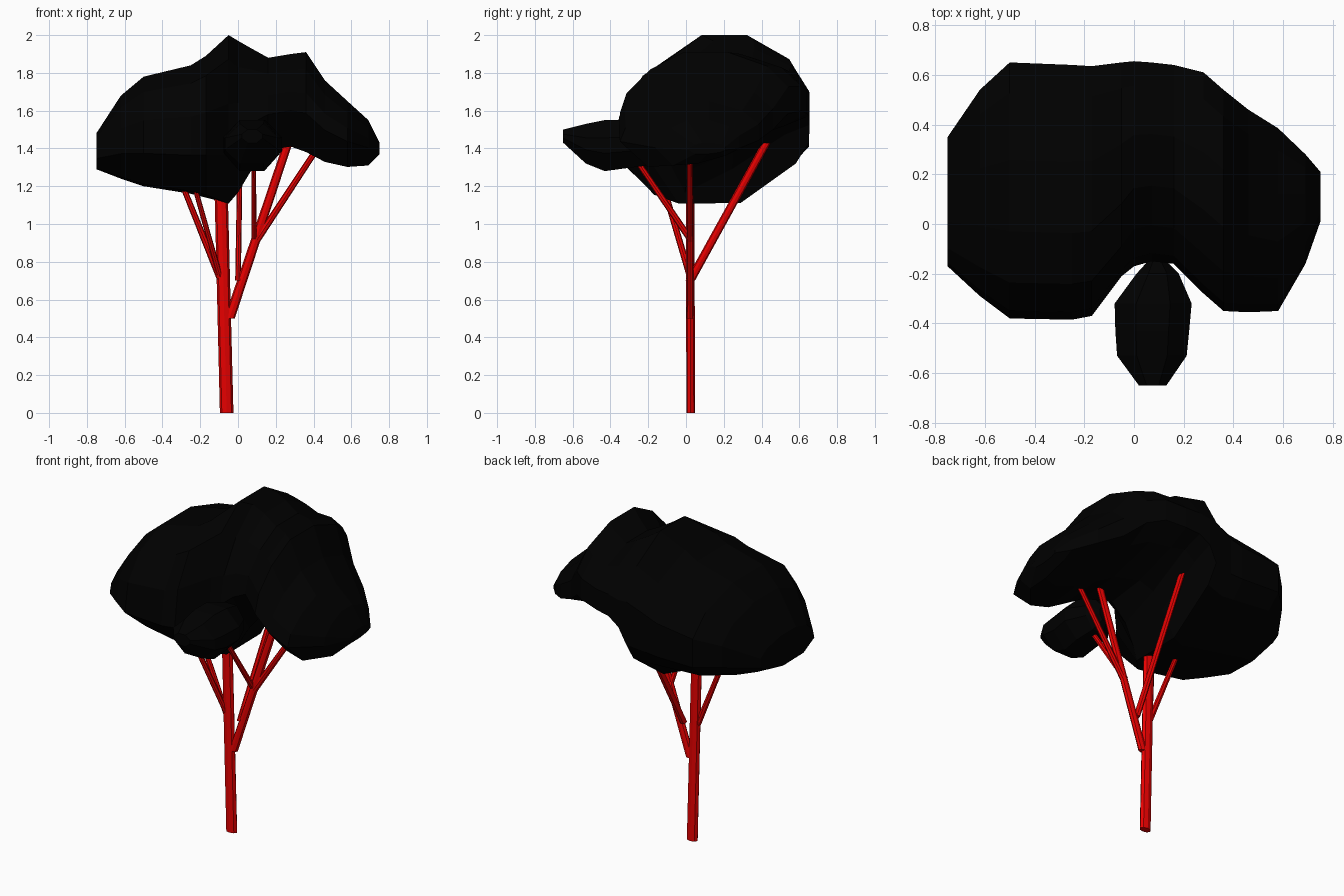
import bpy, bmesh, math
from mathutils import Vector


def material(name, color):
    m = bpy.data.materials.new(name)
    m.diffuse_color = color
    return m


BLACK = material("foliage_black", (0, 0, 0, 1))
RED = material("bark_red", (0.8, 0, 0, 1))


def loft(name, rings, mat):
    """Skin a closed, capped flat-shaded mesh through equal-sized rings."""
    bm = bmesh.new()
    loops = [[bm.verts.new(p) for p in ring] for ring in rings]
    n = len(loops[0])
    for a, b in zip(loops, loops[1:]):
        for i in range(n):
            j = (i + 1) % n
            bm.faces.new((a[i], a[j], b[j], b[i]))
    bm.faces.new(loops[0])
    bm.faces.new(loops[-1])
    bmesh.ops.recalc_face_normals(bm, faces=bm.faces)
    mesh = bpy.data.meshes.new(name)
    bm.to_mesh(mesh)
    bm.free()
    mesh.materials.append(mat)
    obj = bpy.data.objects.new(name, mesh)
    bpy.context.collection.objects.link(obj)
    return obj


def branch(name, start, end, r0, r1, flat=1.0, sides=8):
    """Straight tapered limb with horizontal oval ends."""
    rings = []
    for p, r in ((start, r0), (end, r1)):
        rings.append([Vector(p) + Vector((r * math.cos(t), r * flat * math.sin(t), 0))
                      for t in (2 * math.pi * i / sides for i in range(sides))])
    return loft(name, rings, RED)


# Trunk and limbs
branch("trunk", (-0.06, 0.025, 0), (-0.09, 0.022, 1.2), 0.036, 0.035, 0.64)
branch("main_limb", (-0.045, 0.022, 0.5), (0.265, 0.022, 1.43), 0.028, 0.024, 0.65)
branch("right_branch", (0.09, 0.022, 0.9), (0.40, 0.02, 1.37), 0.023, 0.019, 0.7)
branch("front_branch", (0.085, 0.022, 0.92), (0.083, -0.25, 1.32), 0.014, 0.012, 1.5)
branch("back_branch", (0.0, 0.022, 0.7), (0.012, 0.425, 1.43), 0.015, 0.014, 1.7)
branch("left_branch", (-0.09, 0.022, 0.7), (-0.30, 0.02, 1.22), 0.02, 0.016, 0.75)
branch("left_front_branch", (-0.095, 0.022, 0.72), (-0.23, -0.12, 1.2), 0.015, 0.014, 1.2)

# Main canopy: (y, z) outlines scaled to each slice along x
LEFT = [(0, .30), (.03, .60), (.14, .86), (.34, 1), (.62, 1), (.88, .86),
        (1, .66), (1, .36), (.92, .22), (.58, 0), (.2, .02)]
RIGHT = [(0, .40), (.04, .60), (.18, .83), (.38, 1), (.64, 1), (.88, .86),
         (1, .66), (1, .36), (.84, .15), (.5, 0), (.2, .02)]
SLICES = [  # outline, x, y min, y max, z min, z max, lift of the rear underside
    (LEFT, -.75, -.17, .35, 1.29, 1.48, 0),
    (LEFT, -.62, -.29, .54, 1.24, 1.68, 0),
    (LEFT, -.50, -.38, .65, 1.20, 1.78, 0),
    (LEFT, -.25, -.385, .64, 1.16, 1.84, 0),
    (LEFT, -.17, -.37, .635, 1.14, 1.89, 0),
    (LEFT, -.05, -.21, .65, 1.09, 2.0, .03),
    (RIGHT, .00, -.17, .655, 1.15, 1.97, .20),
    (RIGHT, .07, -.15, .65, 1.27, 1.93, .16),
    (RIGHT, .16, -.16, .64, 1.38, 1.88, .06),
    (RIGHT, .28, -.28, .61, 1.40, 1.90, .05),
    (RIGHT, .36, -.35, .54, 1.37, 1.91, .05),
    (RIGHT, .46, -.355, .46, 1.32, 1.76, .05),
    (RIGHT, .58, -.35, .385, 1.295, 1.65, .05),
    (RIGHT, .69, -.16, .28, 1.305, 1.55, .02),
    (RIGHT, .75, .01, .21, 1.37, 1.43, 0),
]


def canopy_ring(outline, x, y0, y1, z0, z1, lift):
    rear = {7: .4, 8: 1, 9: .7}
    return [(x, y0 + u * (y1 - y0), z0 + v * (z1 - z0) + lift * rear.get(i, 0))
            for i, (u, v) in enumerate(outline)]


loft("main_canopy", [canopy_ring(*s) for s in SLICES], BLACK)

# Small front leaf clump: octagonal slices along y
OCT = [(.28, 0), (.72, 0), (1, .35), (1, .65), (.72, 1), (.28, 1), (0, .65), (0, .35)]
CLUMP = [  # y, x min, x max, z min, z max
    (-.65, .02, .13, 1.43, 1.50),
    (-.53, -.068, .212, 1.32, 1.53),
    (-.43, -.075, .222, 1.28, 1.55),
    (-.32, -.078, .232, 1.295, 1.55),
    (-.20, .01, .18, 1.31, 1.52),
    (-.145, .06, .125, 1.36, 1.45),
]
loft("front_clump", [[(x0 + u * (x1 - x0), y, z0 + v * (z1 - z0)) for u, v in OCT]
                     for y, x0, x1, z0, z1 in CLUMP], BLACK)
